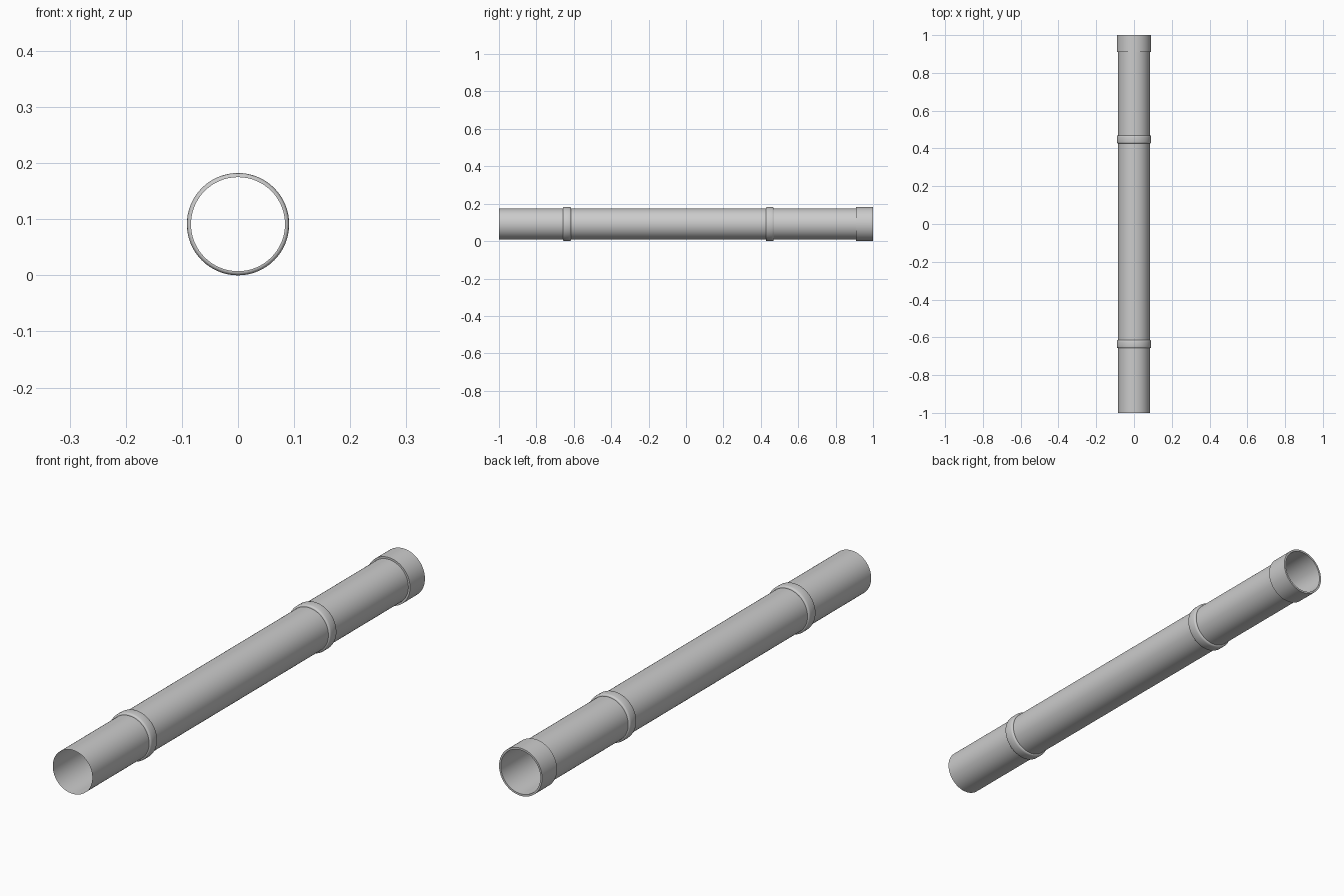
import bpy, bmesh, math
from mathutils import Matrix, Vector

if "Cube" in bpy.data.objects:
    bpy.data.objects.remove(bpy.data.objects["Cube"])

R_PIPE, R_OUT, SEGS = 0.0838, 0.0912, 64


def lathe(name, profile):
    """Spin a (radius, y) profile about the pipe axis, which runs along y."""
    bm = bmesh.new()
    verts = [bm.verts.new((r, y, 0)) for r, y in profile]
    edges = [bm.edges.new(pair) for pair in zip(verts, verts[1:])]
    bmesh.ops.spin(bm, geom=verts + edges, cent=(0, 0, 0), axis=(0, 1, 0),
                   angle=math.tau, steps=SEGS, use_merge=True)
    bmesh.ops.remove_doubles(bm, verts=bm.verts, dist=1e-5)
    bmesh.ops.recalc_face_normals(bm, faces=bm.faces)
    # Open shells: make sure the outer wall faces away from the axis
    f = max(bm.faces, key=lambda f: Vector((f.calc_center_median().x, f.calc_center_median().z)).length)
    c = f.calc_center_median()
    if f.normal.dot(Vector((c.x, 0, c.z))) < 0:
        bmesh.ops.reverse_faces(bm, faces=bm.faces)
    bmesh.ops.transform(bm, matrix=Matrix.Translation((0, 0, R_OUT)), verts=bm.verts)
    me = bpy.data.meshes.new(name)
    bm.to_mesh(me)
    bm.free()
    ob = bpy.data.objects.new(name, me)
    bpy.context.collection.objects.link(ob)
    bpy.context.view_layer.objects.active = ob
    ob.select_set(True)
    bpy.ops.object.shade_smooth_by_angle(angle=math.radians(50))
    ob.select_set(False)
    return ob


# Thin open pipe
lathe("pipe", [(R_PIPE, -1), (R_PIPE, 1)])

# End socket collar
lathe("end_collar", [(R_PIPE, 0.91), (R_OUT, 0.91), (R_OUT, 1), (R_PIPE, 1)])

# Two joint bands with rounded shoulders
for name, y in (("front_band", -0.636), ("back_band", 0.448)):
    h, b = 0.021, 0.004
    lathe(name, [(R_PIPE, y - h), (R_OUT - b, y - h), (R_OUT - b * 0.3, y - h + b * 0.7),
                 (R_OUT, y - h + 2 * b), (R_OUT, y + h - 2 * b),
                 (R_OUT - b * 0.3, y + h - b * 0.7), (R_OUT - b, y + h), (R_PIPE, y + h)])
